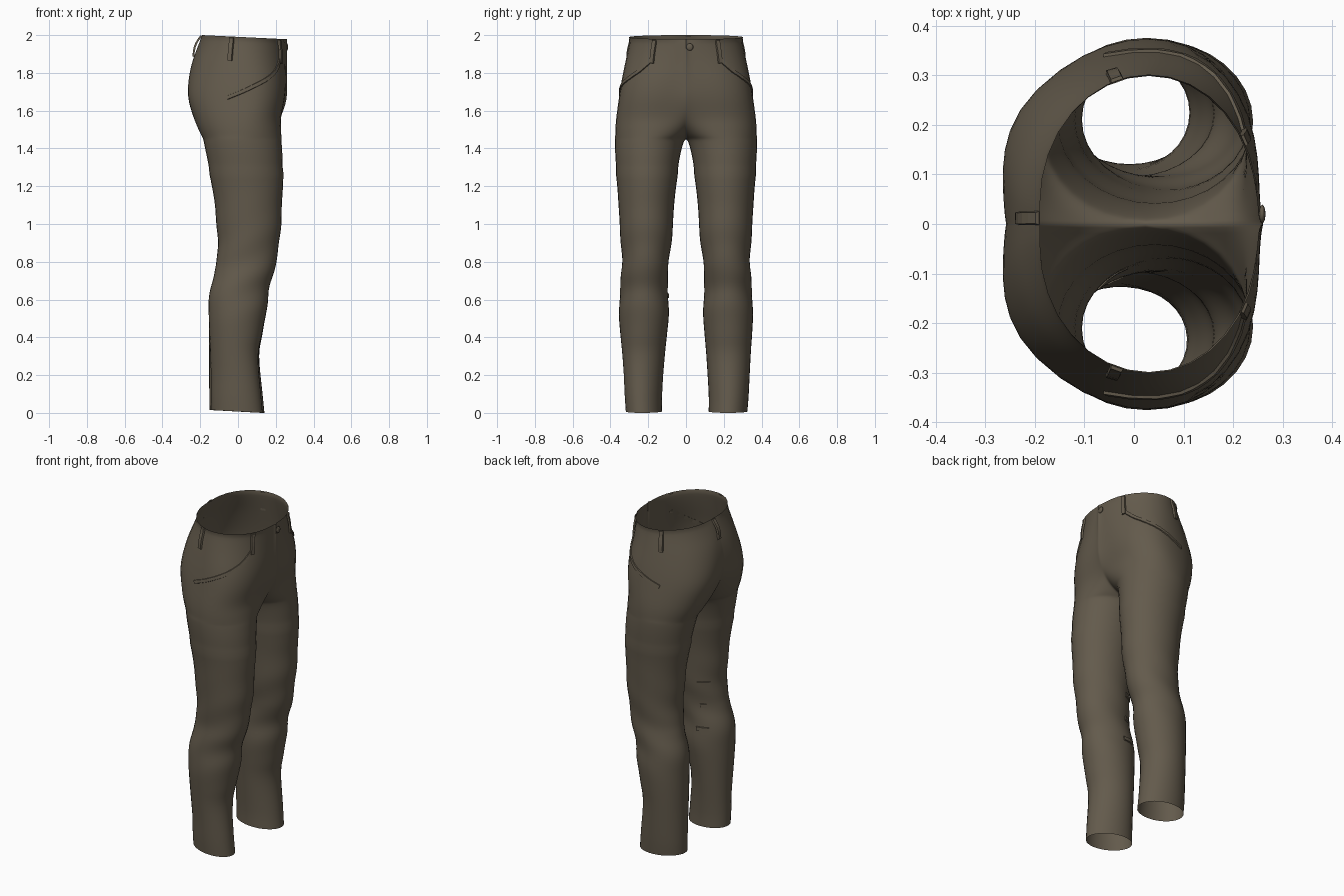
import bpy, bmesh, math
from mathutils import Vector
from mathutils.bvhtree import BVHTree

if "Cube" in bpy.data.objects:
    bpy.data.objects.remove(bpy.data.objects["Cube"])

K = 8  # points per quarter of a cross-section


def material(name, rgb):
    m = bpy.data.materials.new(name)
    m.diffuse_color = (*rgb, 1)
    m.use_nodes = True
    m.node_tree.nodes["Principled BSDF"].inputs["Base Color"].default_value = m.diffuse_color
    return m


CLOTH = material("dark olive cloth", (0.125, 0.103, 0.072))


def make_object(name, bm, smooth):
    me = bpy.data.meshes.new(name)
    bm.to_mesh(me)
    for p in me.polygons:
        p.use_smooth = smooth
    me.materials.append(CLOTH)
    ob = bpy.data.objects.new(name, me)
    bpy.context.collection.objects.link(ob)
    return ob


def refine(rows, n=4):
    """Catmull-Rom interpolation between the key cross-sections."""
    out = []
    for i in range(len(rows) - 1):
        a, b = rows[max(i - 1, 0)], rows[i]
        c, d = rows[i + 1], rows[min(i + 2, len(rows) - 1)]
        for k in range(n):
            t = k / n
            out.append([0.5 * (2 * q + (r - p) * t + (2 * p - 5 * q + 4 * r - s) * t * t
                        + (3 * q - p - 3 * r + s) * t ** 3) for p, q, r, s in zip(a, b, c, d)])
    return out + [list(rows[-1])]


def ring(z, xF, xB, yo, yi, cy, xo, xf, xb):
    """Half cross-section: inner front, around the outside, to inner back."""
    pts = []
    for i in range(4 * K + 1):
        q, a = divmod(i, K)
        a = math.pi / 2 * a / K
        s, c = math.sin(a), math.cos(a)
        if q == 0:
            x, y = xf + (xF - xf) * s, cy - (cy - yi) * c
        elif q == 1:
            x, y = xo + (xF - xo) * c, cy + (yo - cy) * s
        elif q == 2:
            x, y = xo + (xB - xo) * s, cy + (yo - cy) * c
        elif q == 3:
            x, y = xb + (xB - xb) * c, cy - (cy - yi) * s
        else:
            x, y = xb, yi
        # soft slanting cloth folds round the knee
        if z < 1.3:
            f = 1 + 0.025 * math.exp(-((z - 0.75) / 0.2) ** 2) * math.sin(30 * z - 18 * x)
            mx = (xF + xB) / 2
            x, y = mx + (x - mx) * f, cy + (y - cy) * f
        # waist dips at the front, hem rises at the back
        dz = -0.022 * (x + 0.19) / 0.45 * max(0, (z - 1.8) / 0.2)
        dz += 0.015 * (0.14 - x) / 0.29 * max(0, 1 - z / 0.1)
        pts.append((x, y, z + dz))
    return pts


# Leg sections: height, front x, back x, outer y, inner y
legs = [
    (0, .14, -.15, .325, .12), (.1, .13, -.152, .332, .12), (.3, .112, -.153, .342, .108),
    (.42, .13, -.154, .35, .098), (.55, .152, -.155, .355, .09), (.65, .165, -.148, .347, .098),
    (.73, .187, -.13, .343, .098), (.8, .2, -.112, .34, .09), (.88, .215, -.106, .343, .08),
    (.98, .228, -.113, .35, .07), (1.1, .232, -.122, .357, .063), (1.2, .238, -.138, .364, .052),
    (1.33, .242, -.165, .377, .033), (1.41, .238, -.182, .381, .015), (1.45, .236, -.19, .381, 0)]
# Seat sections: height, front x, back x, outer y, mid y, x of widest, centre front x, centre back x
seat = [
    (1.45, .236, -.19, .381, .189, .0225, .0225, .0225), (1.47, .234, -.2, .38, .185, .03, .10, -.06),
    (1.51, .231, -.218, .379, .18, .035, .175, -.13), (1.57, .228, -.24, .374, .17, .045, .228, -.195),
    (1.66, .246, -.265, .362, .15, .06, .26, -.248), (1.75, .253, -.264, .349, .12, .06, .262, -.258),
    (1.85, .25, -.245, .33, .08, .045, .262, -.244), (1.93, .25, -.216, .315, .05, .035, .262, -.215),
    (2.0, .25, -.19, .302, .04, .03, .26, -.19)]

rings = []
for z, xF, xB, yo, yi in refine(legs)[:-1]:
    m = (xF + xB) / 2
    rings.append(ring(z, xF, xB, yo, yi, (yi + yo) / 2, m, m, m))
for z, xF, xB, yo, cy, xo, xf, xb in refine(seat):
    rings.append(ring(z, xF, xB, yo, 0, cy, xo, xf, xb))


def place(p, side):
    """Mirror a point; the right leg is a little slimmer on one diagonal near its hem."""
    x, y, z = p
    y *= side
    if side < 0 and z < 0.5:
        d = ((x + 0.005) + (y + 0.225)) / 2 * 0.13 * min(1, (0.5 - z) / 0.3)
        x, y = x - d, y - d
    return x, y, z


# Trousers: both halves lofted and welded along the centre seam
bm = bmesh.new()
for side in (1, -1):
    grid = [[bm.verts.new(place(p, side)) for p in r] for r in rings]
    for lo, hi in zip(grid, grid[1:]):
        for i in range(4 * K):
            f = [lo[i], lo[i + 1], hi[i + 1], hi[i]]
            bm.faces.new(f if side > 0 else f[::-1])
bmesh.ops.remove_doubles(bm, verts=bm.verts, dist=0.0004)
# Relax the seat and crotch so the two halves flow together
soft = [v for v in bm.verts if 1.3 < v.co.z and not v.is_boundary]
for _ in range(6):
    bmesh.ops.smooth_vert(bm, verts=soft, factor=0.5,
                          use_axis_x=True, use_axis_y=True, use_axis_z=True)
bm.normal_update()
tree = BVHTree.FromBMesh(bm)
make_object("trousers", bm, True)
bm.free()


def strap(name, path, width, thick, centre=(0.03, 0), lift=0.0):
    """Thin band that follows the cloth surface along a path."""
    hits = []
    for p in path:
        loc, n, _, _ = tree.find_nearest(Vector(p))
        if n.dot(loc - Vector((*centre, loc.z))) < 0:
            n = -n
        hits.append((loc, n))
    b = bmesh.new()
    prev = first = None
    last = len(hits) - 1
    for i, (p, n) in enumerate(hits):
        t = (hits[min(i + 1, last)][0] - hits[max(i - 1, 0)][0]).normalized()
        s = t.cross(n).normalized() * width / 2
        up = lift * math.sin(math.pi * i / last)
        base, top = p + n * (up - 0.002), p + n * (up + thick)
        vs = [b.verts.new(v) for v in (base - s, base + s, top + s * 0.8, top - s * 0.8)]
        if prev:
            for k in range(4):
                b.faces.new((prev[k], prev[(k + 1) % 4], vs[(k + 1) % 4], vs[k]))
        else:
            first = vs
        prev = vs
    b.faces.new(first[::-1])
    b.faces.new(prev)
    bmesh.ops.recalc_face_normals(b, faces=b.faces)
    make_object(name, b, False)
    b.free()


def line(a, b, n=5):
    return [Vector(a).lerp(Vector(b), i / n) for i in range(n + 1)]


# Belt loops
strap("back_belt_loop", line((-.22, .012, 1.88), (-.19, .012, 1.995)), .028, .008, lift=.012)
for side, tag in ((1, "left"), (-1, "right")):
    strap(tag + "_side_belt_loop", line((-.05, side * .33, 1.87), (-.038, side * .3, 1.985)),
          .028, .008, lift=.006)
    strap(tag + "_front_belt_loop", line((.22, side * .18, 1.85), (.215, side * .165, 1.975)),
          .026, .008, lift=.006)
    # Curved pocket edging
    keys = [(.215, side * .18, 1.87), (.2, side * .24, 1.815), (.14, side * .31, 1.76),
            (.05, side * .36, 1.715), (-.06, side * .35, 1.67)]
    strap(tag + "_pocket_edge", [Vector(p) for p in refine(keys, 4)], .022, .006)

# Torn patches on the inner back of the right knee
for i, (z, w) in enumerate(((.90, .07), (.76, .035), (.62, .08))):
    mid, d = Vector((-.035, -.12, z)), Vector((1, 1, 0)).normalized() * w / 2
    strap("knee_tear_%d" % (i + 1), line(mid - d, mid + d, 3), .026, .007, centre=(.04, -.22))

# Waist button
bm = bmesh.new()
bmesh.ops.create_uvsphere(bm, u_segments=12, v_segments=8, radius=.019)
bmesh.ops.scale(bm, vec=(.35, 1, 1), verts=bm.verts)
bmesh.ops.translate(bm, vec=(.259, .02, 1.937), verts=bm.verts)
make_object("waist_button", bm, True)
bm.free()
